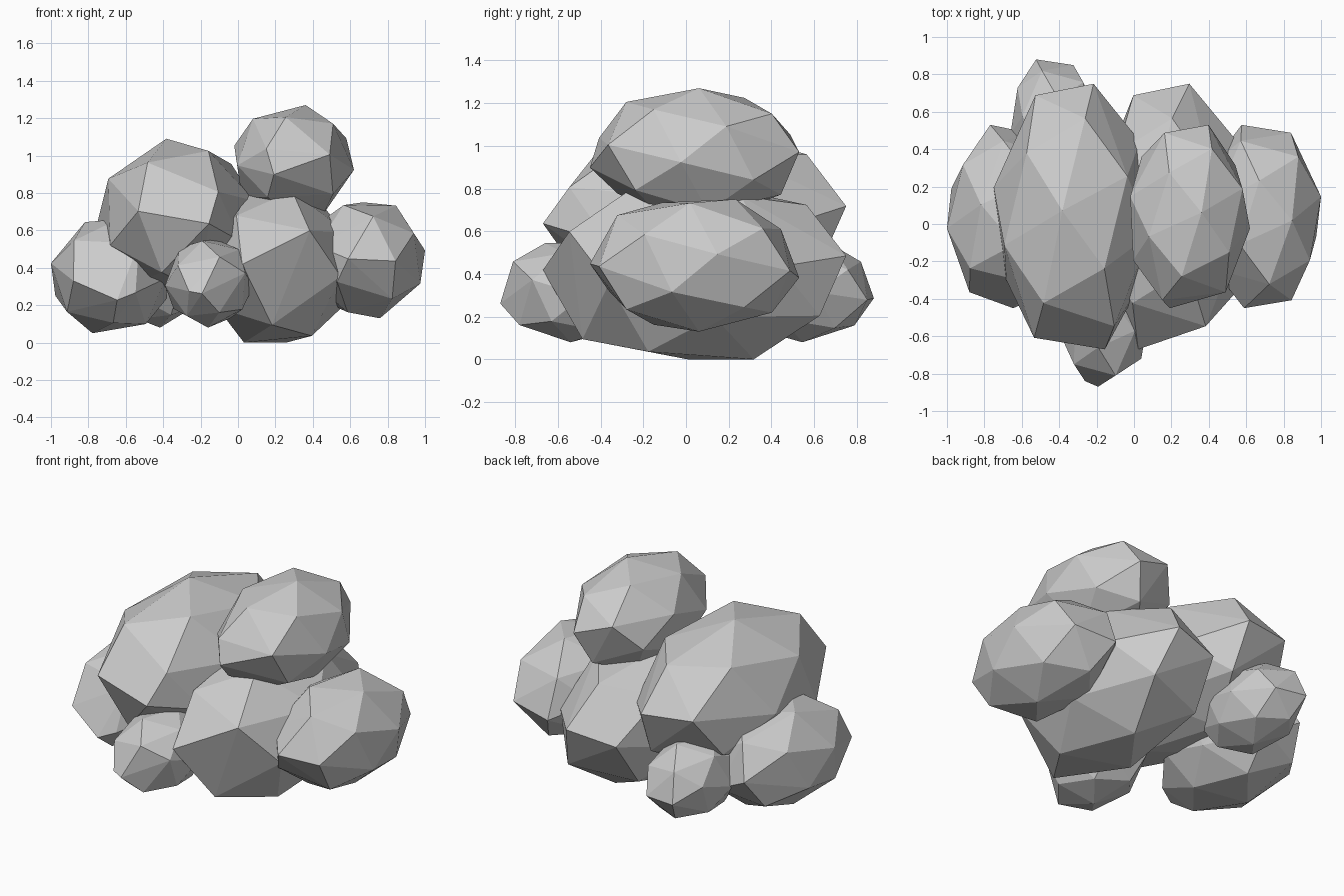
import bpy, bmesh, math
from mathutils import Vector

if "Cube" in bpy.data.objects:
    bpy.data.objects.remove(bpy.data.objects["Cube"])


def puff(name, lo, hi, back, front, count=24):
    """Faceted puff filling the box lo..hi; back/front give the off-centre
    (x, z) place of its two end corners, as fractions of the radius."""
    spin = math.atan2(back[1], back[0])
    pts = []
    for i in range(count):
        y = 1 - (2 * i + 1) / count
        r = math.sqrt(1 - y * y)
        a = i * math.pi * (3 - math.sqrt(5)) + spin
        pts.append(Vector((r * math.cos(a), y, r * math.sin(a))))
    # end corners
    for i, (x, z) in ((0, back), (-1, front)):
        pts[i].x, pts[i].z = x, z
    mn = [min(p[k] for p in pts) for k in range(3)]
    mx = [max(p[k] for p in pts) for k in range(3)]
    bm = bmesh.new()
    for p in pts:
        bm.verts.new([lo[k] + (p[k] - mn[k]) / (mx[k] - mn[k]) * (hi[k] - lo[k])
                      for k in range(3)])
    bmesh.ops.convex_hull(bm, input=bm.verts)
    loose = [v for v in bm.verts if not v.link_faces]
    bmesh.ops.delete(bm, geom=loose, context='VERTS')
    bmesh.ops.recalc_face_normals(bm, faces=bm.faces)
    me = bpy.data.meshes.new(name)
    bm.to_mesh(me)
    bm.free()
    ob = bpy.data.objects.new(name, me)
    bpy.context.collection.objects.link(ob)
    return ob


# Two large puffs
puff("large_left_puff", (-0.75, -0.67, 0.27), (0.09, 0.75, 1.09), (0.26, 0.12), (0.4, -0.07))
puff("large_centre_puff", (-0.2, -0.67, 0.0), (0.58, 0.75, 0.83), (0.23, 0.17), (-0.42, 0.02))
# Three medium puffs
puff("top_puff", (-0.02, -0.45, 0.66), (0.62, 0.53, 1.27), (0.32, 0.03), (-0.3, -0.2))
puff("right_puff", (0.38, -0.45, 0.13), (1.0, 0.53, 0.75), (-0.34, -0.2), (-0.3, 0.0))
puff("left_puff", (-1.0, -0.45, 0.05), (-0.38, 0.53, 0.66), (-0.27, 0.0), (0.1, -0.4))
# Two small puffs, front and back
puff("small_front_puff", (-0.39, -0.87, 0.08), (0.08, -0.18, 0.55), (0.15, 0.25), (-0.15, -0.25))
puff("small_back_puff", (-0.66, 0.18, 0.08), (-0.2, 0.88, 0.55), (-0.4, -0.15), (0.3, 0.15))
